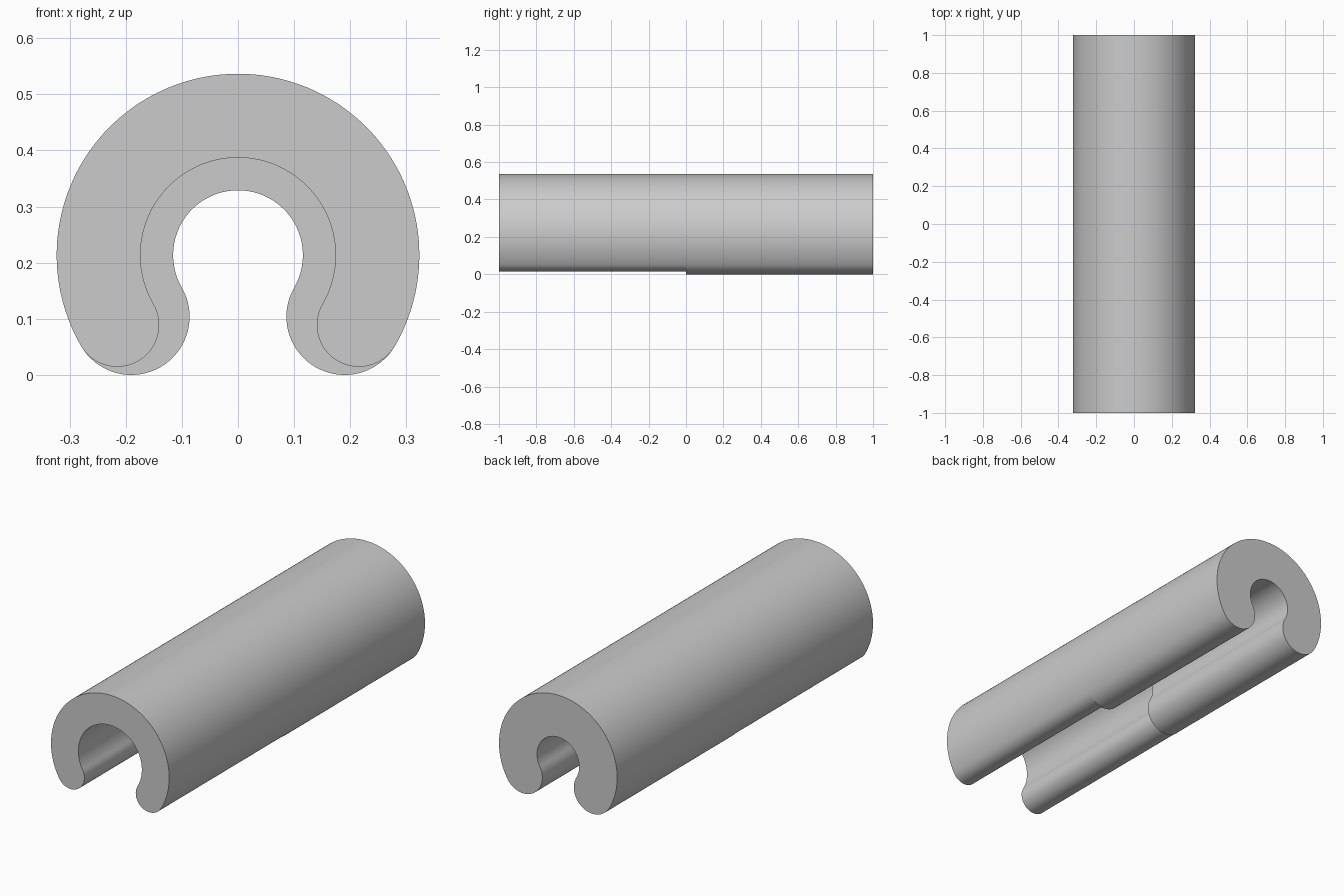
import bpy, bmesh, math

if "Cube" in bpy.data.objects:
    bpy.data.objects.remove(bpy.data.objects["Cube"])

R_OUT = 0.3232        # outer radius
R_WIDE = 0.1738       # bore radius, front half
R_NARROW = 0.1156     # bore radius, back half
OPEN = math.radians(30)   # each end of the C sits this far below horizontal
CZ = (R_OUT + R_NARROW) / 2 * math.sin(OPEN) + (R_OUT - R_NARROW) / 2
N_ARC, N_CAP = 96, 32


def arc(cx, cz, r, a0, a1, n):
    """Points along an arc, end point left out."""
    return [(cx + r * math.cos(a0 + (a1 - a0) * i / n),
             cz + r * math.sin(a0 + (a1 - a0) * i / n)) for i in range(n)]


def c_profile(r_in):
    """C-shaped section with fully rounded lips."""
    mid, lip = (R_OUT + r_in) / 2, (R_OUT - r_in) / 2
    a, b = -OPEN, math.pi + OPEN
    pts = arc(0, CZ, R_OUT, a, b, N_ARC)                                   # outside
    pts += arc(mid * math.cos(b), CZ + mid * math.sin(b), lip, b, b + math.pi, N_CAP)
    pts += arc(0, CZ, r_in, b, a, N_ARC)                                   # bore
    pts += arc(mid * math.cos(a), CZ + mid * math.sin(a), lip, a + math.pi, a + 2 * math.pi, N_CAP)
    return pts


# Loft: wide bore, step at the middle, narrow bore
bm = bmesh.new()
rings = [[bm.verts.new((x, y, z)) for x, z in c_profile(r)]
         for r, y in ((R_WIDE, -1), (R_WIDE, 0), (R_NARROW, 0), (R_NARROW, 1))]
n = len(rings[0])
for k in range(3):
    for i in range(n):
        j = (i + 1) % n
        if k == 1 and i < N_ARC:      # outside is continuous across the step
            continue
        bm.faces.new((rings[k][i], rings[k][j], rings[k + 1][j], rings[k + 1][i]))
bm.faces.new(rings[0])
bm.faces.new(rings[3])
bmesh.ops.remove_doubles(bm, verts=bm.verts, dist=1e-5)
bmesh.ops.recalc_face_normals(bm, faces=bm.faces)

mesh = bpy.data.meshes.new("clip_sleeve")
bm.to_mesh(mesh)
bm.free()
sleeve = bpy.data.objects.new("clip_sleeve", mesh)
bpy.context.collection.objects.link(sleeve)

grey = bpy.data.materials.new("light grey")
grey.diffuse_color = (0.6, 0.6, 0.6, 1)
grey.use_nodes = True
grey.node_tree.nodes["Principled BSDF"].inputs["Base Color"].default_value = grey.diffuse_color
mesh.materials.append(grey)

bpy.context.view_layer.objects.active = sleeve
sleeve.select_set(True)
bpy.ops.object.shade_smooth_by_angle(angle=math.radians(30))
